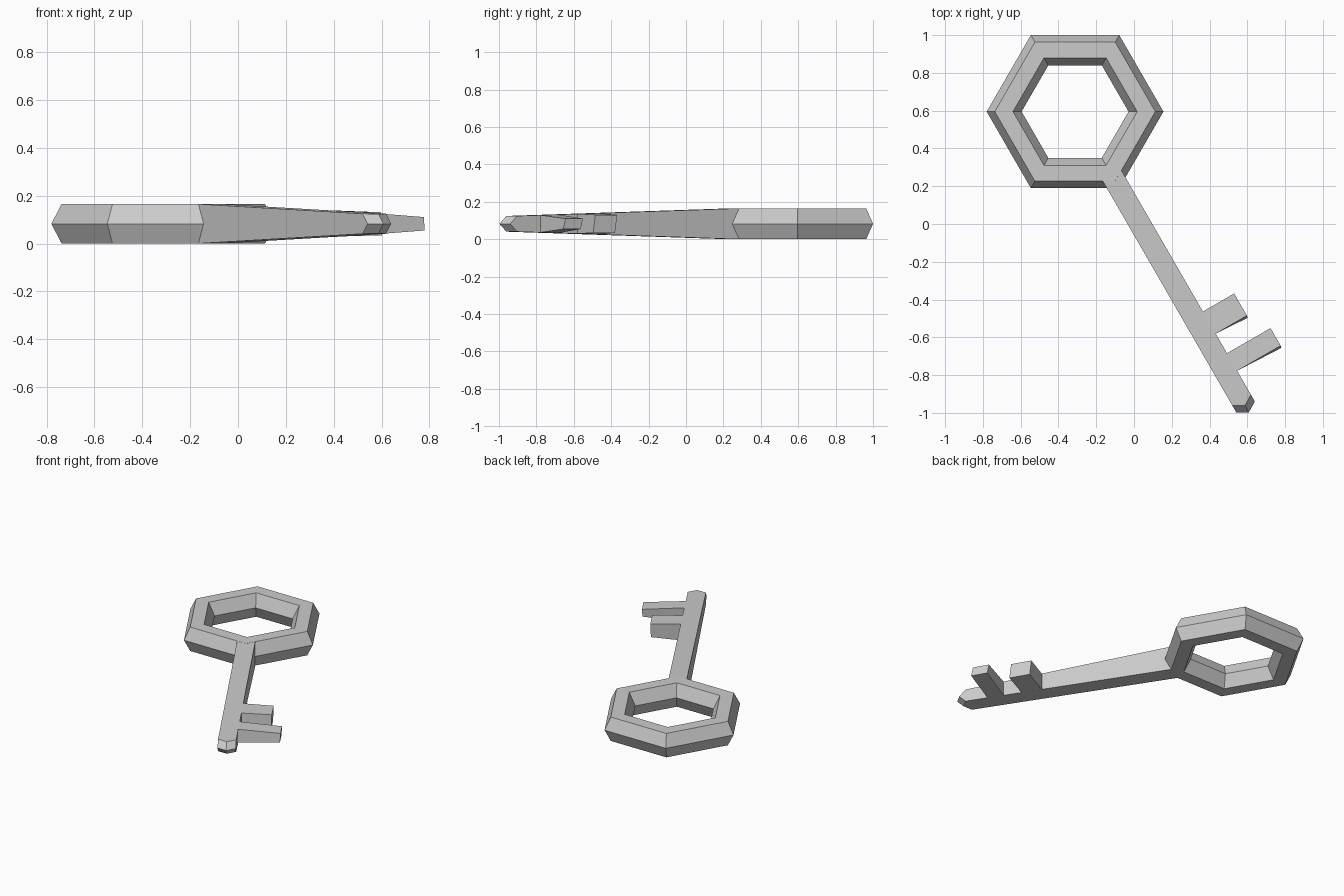
import bpy, bmesh, math
from mathutils import Vector

cube = bpy.data.objects.get("Cube")
if cube:
    bpy.data.objects.remove(cube, do_unlink=True)

metal = bpy.data.materials.new("grey metal")
metal.use_nodes = True
GREY = (0.6, 0.6, 0.6, 1)
metal.diffuse_color = GREY
metal.node_tree.nodes["Principled BSDF"].inputs["Base Color"].default_value = GREY

MID = 0.0825                                  # half of the bow thickness
CENTRE = Vector((-0.312, 0.595, MID))         # centre of the bow
ANGLE = math.radians(-60)
ALONG = Vector((math.cos(ANGLE), math.sin(ANGLE), 0))
ACROSS = Vector((-ALONG.y, ALONG.x, 0))
HALF = 0.057                                  # half width of the shaft


def place(u, v, z):
    """Point u along the key, v to its side, z from the mid plane."""
    return CENTRE + ALONG * u + ACROSS * v + Vector((0, 0, z))


def half_height(u):
    """The blade thins evenly from the bow to the tip."""
    return MID - (u - 0.39) * 0.0295


def bridge_loops(name, loops, closed=False):
    """Skin a list of equal point loops, capping the ends unless closed."""
    bm = bmesh.new()
    rows = [[bm.verts.new(p) for p in loop] for loop in loops]
    pairs = list(zip(rows, rows[1:]))
    if closed:
        pairs.append((rows[-1], rows[0]))
    else:
        bm.faces.new(rows[0])
        bm.faces.new(rows[-1])
    for a, b in pairs:
        for i in range(len(a)):
            j = (i + 1) % len(a)
            bm.faces.new((a[i], a[j], b[j], b[i]))
    bmesh.ops.recalc_face_normals(bm, faces=bm.faces)
    mesh = bpy.data.meshes.new(name)
    bm.to_mesh(mesh)
    bm.free()
    mesh.materials.append(metal)
    obj = bpy.data.objects.new(name, mesh)
    bpy.context.collection.objects.link(obj)
    return obj


# Hexagonal bow with a six-sided section
section = [(0.425, MID), (0.468, 0), (0.425, -MID),
           (0.329, -MID), (0.283, 0), (0.329, MID)]
bow = []
for k in range(6):
    a = k * math.pi / 3
    bow.append([CENTRE + Vector((r * math.cos(a), r * math.sin(a), z))
                for r, z in section])
bridge_loops("bow", bow, closed=True)

# Tapered shaft with a pointed, bevelled tip
def shaft_outline(tip, side):
    point = 0.034                             # how far the tip juts out
    flat = [(0.39, -HALF), (tip - point, -HALF), (tip, 0),
            (tip - point, HALF), (0.39, HALF)]
    return [place(u, v, side * half_height(u)) for u, v in flat]


bridge_loops("shaft", [shaft_outline(1.797, 1), shaft_outline(1.839, 0),
                       shaft_outline(1.797, -1)])


# Two teeth, thinner at the outer end
def tooth(name, start, end, reach, end_half):
    lean = Vector((0.004, -0.012, 0))
    root = [place(u, HALF - 0.002, s * half_height(u))
            for u, s in ((start, 1), (end, 1), (end, -1), (start, -1))]
    outer = [place(u, reach, s * end_half) + (lean if s < 0 else Vector())
             for u, s in ((start, 1), (end, 1), (end, -1), (start, -1))]
    bridge_loops(name, [root, outer])


tooth("inner_tooth", 1.255, 1.39, 0.248, 0.048)
tooth("outer_tooth", 1.51, 1.617, 0.323, 0.028)
